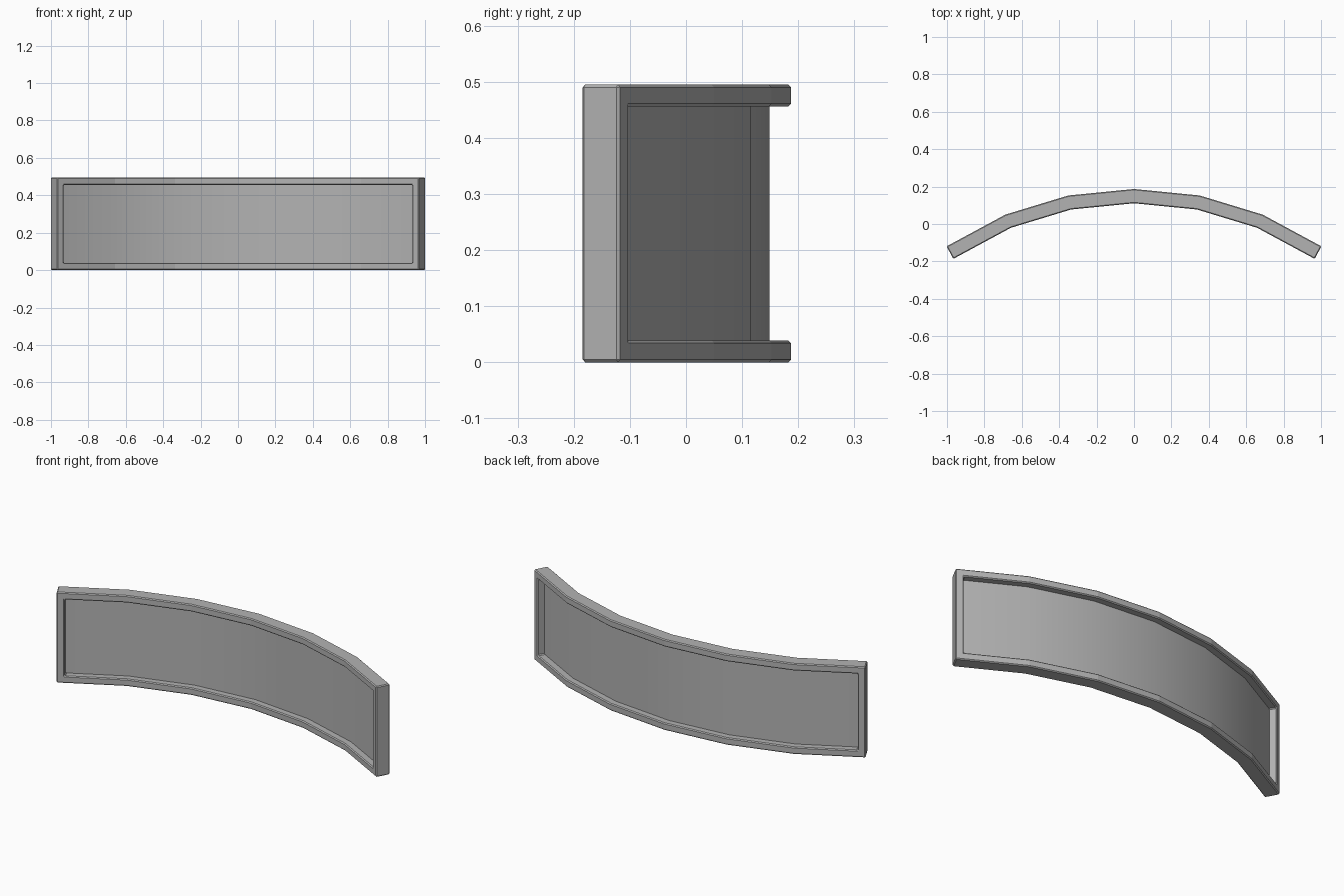
import bpy, bmesh

if "Cube" in bpy.data.objects:
    bpy.data.objects.remove(bpy.data.objects["Cube"])

# Centre line of the curved panel (right half, from middle to end) in plan
half = [(0, 0.149), (0.344, 0.115), (0.673, 0.015), (0.949, -0.134), (0.984, -0.153)]
path = [(-x, y) for x, y in reversed(half[1:])] + half
rows = [0.0, 0.039, 0.456, 0.495]

grey = bpy.data.materials.new("grey")
grey.diffuse_color = (0.45, 0.45, 0.45, 1)
grey.use_nodes = True
grey.node_tree.nodes["Principled BSDF"].inputs["Base Color"].default_value = grey.diffuse_color


def curved_sheet(name, columns, heights, keep):
    """Grid of quads following the centre line; keep(i, j) picks the cells."""
    bm = bmesh.new()
    grid = [[bm.verts.new((x, y, z)) for z in heights] for x, y in columns]
    for i in range(len(columns) - 1):
        for j in range(len(heights) - 1):
            if keep(i, j):
                bm.faces.new((grid[i][j], grid[i + 1][j],
                              grid[i + 1][j + 1], grid[i][j + 1]))
    mesh = bpy.data.meshes.new(name)
    bm.to_mesh(mesh)
    bm.free()
    mesh.materials.append(grey)
    obj = bpy.data.objects.new(name, mesh)
    bpy.context.collection.objects.link(obj)
    return obj


# Frame: outer ring of cells, thickened and chamfered
last = len(path) - 2
frame = curved_sheet("frame", path, rows,
                     lambda i, j: j != 1 or i in (0, last))
solid = frame.modifiers.new("thickness", 'SOLIDIFY')
solid.thickness = 0.076
solid.offset = 0
solid.use_even_offset = True
bevel = frame.modifiers.new("chamfer", 'BEVEL')
bevel.width = 0.005
bevel.segments = 1
bevel.limit_method = 'ANGLE'

# Panel: thin smooth sheet set midway in the frame
panel = curved_sheet("panel", path[1:-1], rows[1:3], lambda i, j: True)
panel.data.shade_smooth()
